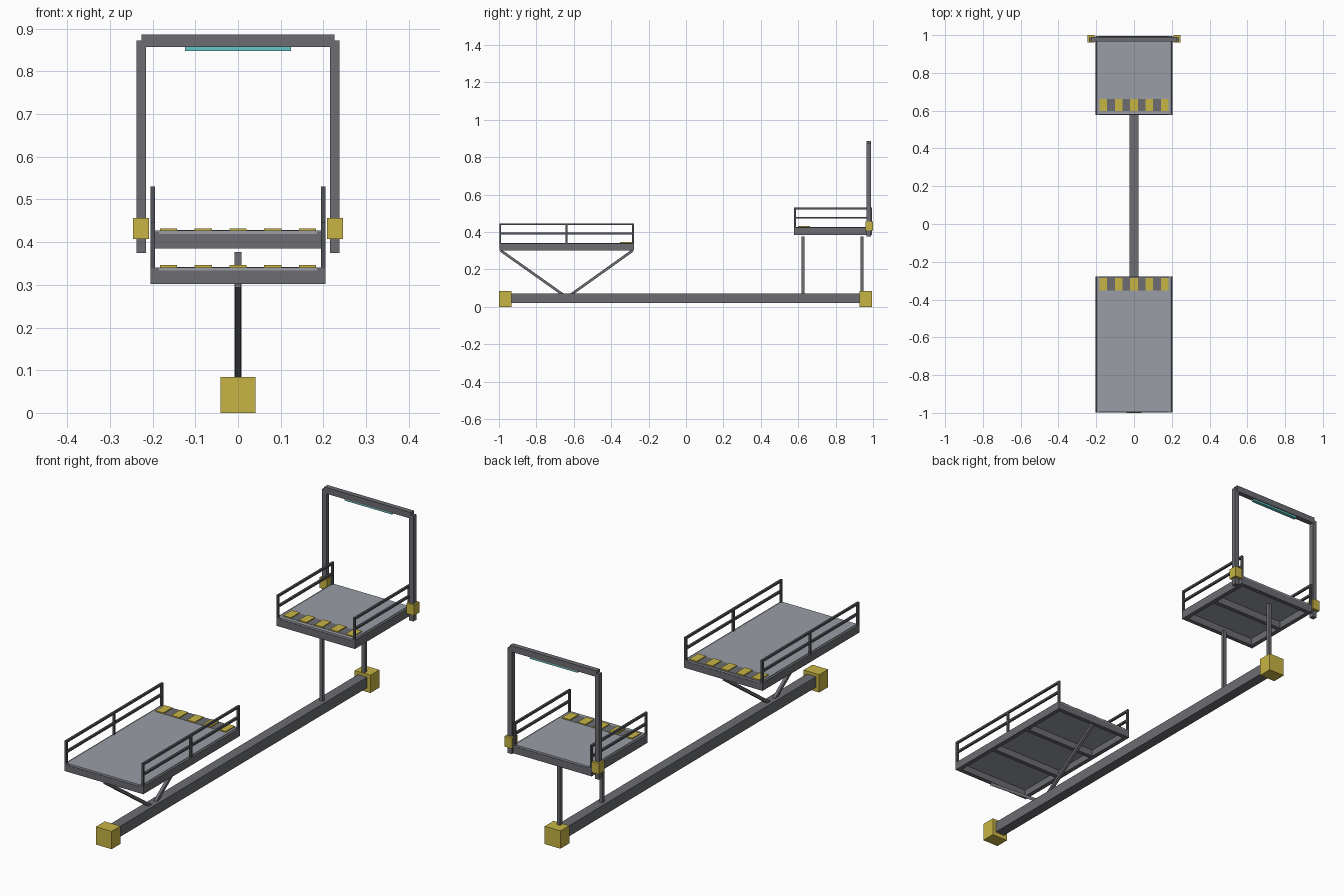
import bpy
import bmesh
from mathutils import Vector

old = bpy.data.objects.get("Cube")
if old:
    bpy.data.objects.remove(old, do_unlink=True)


def material(name, rgb):
    m = bpy.data.materials.new(name)
    m.use_nodes = True
    m.diffuse_color = (*rgb, 1)
    m.node_tree.nodes["Principled BSDF"].inputs["Base Color"].default_value = (*rgb, 1)
    return m


STEEL = material("steel grey", (0.15, 0.152, 0.17))
DECK = material("deck grey", (0.32, 0.34, 0.38))
RAIL = material("dark rail grey", (0.085, 0.088, 0.1))
YELLOW = material("safety yellow", (0.58, 0.46, 0.06))
CYAN = material("light cyan", (0.13, 0.57, 0.57))


def make(name, mat, boxes):
    """One object from boxes given as (x0, x1, y0, y1, z0, z1)."""
    bm = bmesh.new()
    for b in boxes:
        verts = bmesh.ops.create_cube(bm, size=1)["verts"]
        lo, hi = Vector(b[0::2]), Vector(b[1::2])
        for v in verts:
            v.co = (lo + hi) / 2 + v.co * (hi - lo)
    mesh = bpy.data.meshes.new(name)
    bm.to_mesh(mesh)
    bm.free()
    mesh.materials.append(mat)
    ob = bpy.data.objects.new(name, mesh)
    bpy.context.collection.objects.link(ob)
    return ob


def strut(name, start, end, t):
    """Square bar between two points."""
    a, b = Vector(start), Vector(end)
    h = (b - a).length / 2
    ob = make(name, STEEL, [(-t, t, -t, t, -h, h)])
    ob.location = (a + b) / 2
    ob.rotation_euler = (b - a).to_track_quat("Z", "X").to_euler()


def platform(name, y0, y1, z0, z1, stripe_y, posts, cross_count, rail_top):
    # frame: side beams, end beams and cross beams
    frame = [(s * 0.195 - 0.01, s * 0.195 + 0.01, y0, y1, z0, z1 - 0.002) for s in (-1, 1)]
    for i in range(cross_count + 2):
        y = y0 + 0.01 + (y1 - y0 - 0.02) * i / (cross_count + 1)
        frame.append((-0.185, 0.185, y - 0.01, y + 0.01, z0, z1 - 0.008))
    make(name + "_frame", STEEL, frame)
    make(name + "_deck", DECK, [(-0.194, 0.194, y0 + 0.002, y1 - 0.002, z1 - 0.008, z1)])

    # hazard strip
    ya, yb = stripe_y
    w = 0.366 / 9
    cells = [(-0.183 + i * w, -0.183 + (i + 1) * w, ya, yb, z1 - 0.002) for i in range(9)]
    make(name + "_hazard_yellow", YELLOW, [c + (z1 + 0.005,) for c in cells[0::2]])
    make(name + "_hazard_grey", STEEL, [c + (z1 + 0.001,) for c in cells[1::2]])

    # railings
    for side, s in (("left", 1), ("right", -1)):
        xa, xb = s * 0.2 - 0.005, s * 0.2 + 0.005
        bars = [(xa, xb, y0, y1, z - 0.01, z) for z in (rail_top, rail_top - 0.049)]
        bars += [(xa, xb, p - 0.005, p + 0.005, z1 - 0.01, rail_top) for p in posts]
        make(f"{name}_{side}_railing", RAIL, bars)


platform("front_platform", -0.998, -0.278, 0.302, 0.341, (-0.352, -0.285),
         (-0.993, -0.638, -0.283), 2, 0.446)
platform("rear_platform", 0.578, 0.995, 0.385, 0.427, (0.598, 0.662),
         (0.583, 0.99), 1, 0.53)

# ground beam with end blocks
make("ground_beam", STEEL, [(-0.024, 0.024, -0.98, 0.98, 0.02, 0.07)])
make("front_end_block", YELLOW, [(-0.041, 0.041, -1, -0.934, 0, 0.084)])
make("rear_end_block", YELLOW, [(-0.041, 0.041, 0.928, 0.994, 0, 0.084)])

# platform supports
strut("front_brace", (0, -0.99, 0.3), (0, -0.658, 0.065), 0.007)
strut("middle_brace", (0, -0.286, 0.3), (0, -0.615, 0.065), 0.007)
strut("rear_platform_front_post", (0, 0.626, 0.065), (0, 0.626, 0.377), 0.008)
strut("rear_platform_back_post", (0, 0.941, 0.065), (0, 0.941, 0.377), 0.008)

# gate arch
for side, s in (("left", 1), ("right", -1)):
    x = s * 0.227
    make(f"gate_{side}_post", STEEL, [(x - 0.011, x + 0.011, 0.966, 0.988, 0.375, 0.872)])
    make(f"gate_{side}_clamp", YELLOW, [(x - 0.019, x + 0.019, 0.96, 1.0, 0.407, 0.457)])
make("gate_top_bar", STEEL, [(-0.226, 0.226, 0.965, 0.989, 0.857, 0.886)])
make("gate_light", CYAN, [(-0.124, 0.124, 0.969, 0.985, 0.848, 0.858)])
